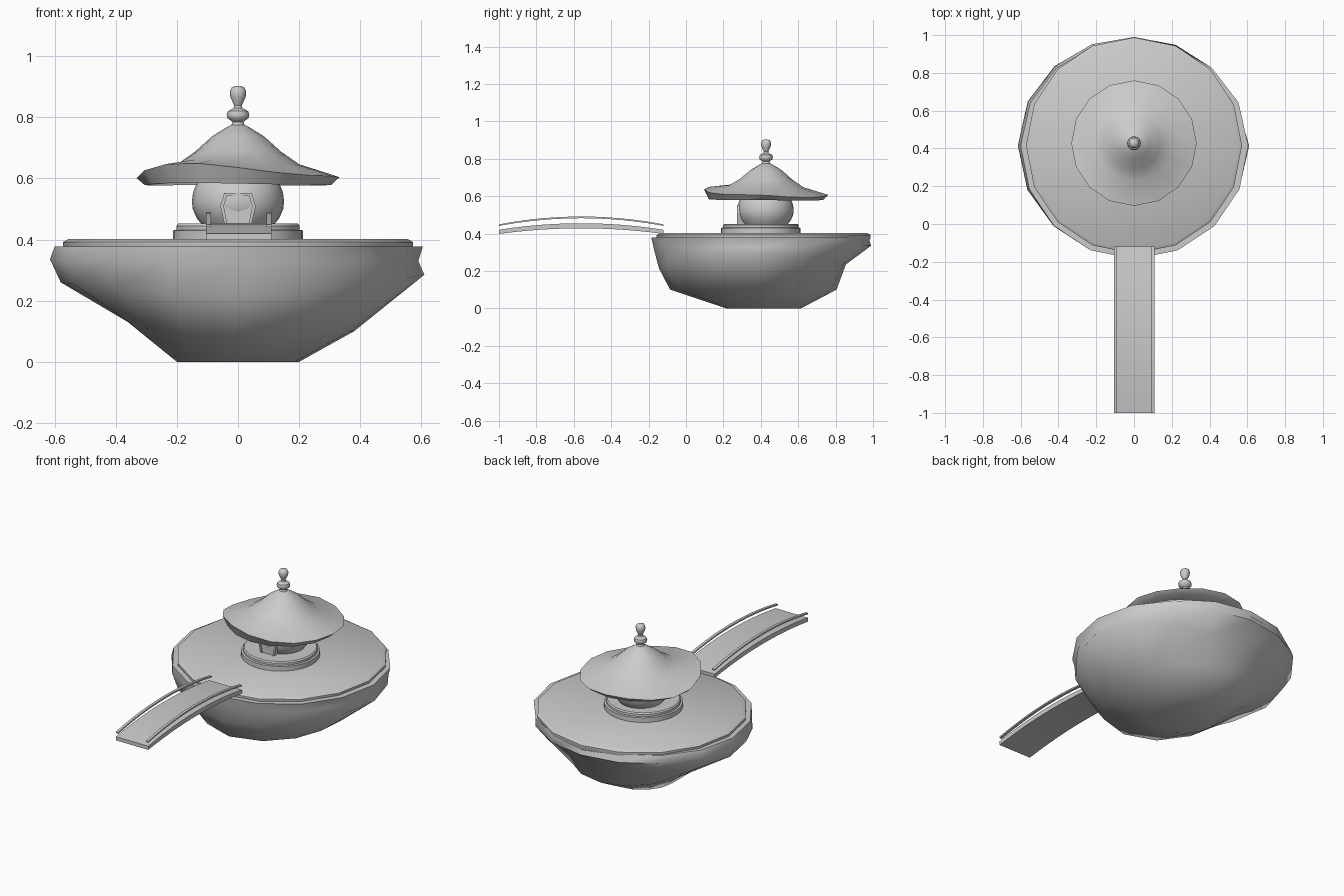
import bpy, bmesh, math
from mathutils import Vector

if "Cube" in bpy.data.objects:
    bpy.data.objects.remove(bpy.data.objects["Cube"])

CY = 0.425  # centre line of the island


def finish(name, bm, angle=40):
    bmesh.ops.remove_doubles(bm, verts=bm.verts, dist=1e-5)
    bmesh.ops.recalc_face_normals(bm, faces=bm.faces)
    me = bpy.data.meshes.new(name)
    bm.to_mesh(me)
    bm.free()
    ob = bpy.data.objects.new(name, me)
    bpy.context.collection.objects.link(ob)
    bpy.ops.object.select_all(action='DESELECT')
    ob.select_set(True)
    bpy.context.view_layer.objects.active = ob
    bpy.ops.object.shade_smooth_by_angle(angle=math.radians(angle))
    return ob


def loft(name, rings, angle=40, closed_ends=True):
    """Skin a list of point rings."""
    bm = bmesh.new()
    vs = [[bm.verts.new(p) for p in ring] for ring in rings]
    n = len(vs[0])
    for a, b in zip(vs, vs[1:]):
        for i in range(n):
            j = (i + 1) % n
            bm.faces.new((a[i], a[j], b[j], b[i]))
    if closed_ends:
        bm.faces.new(vs[0])
        bm.faces.new(vs[-1])
    return finish(name, bm, angle)


def lathe(name, profile, y=CY, seg=16, angle=40):
    rings = [[(r * math.sin(2 * math.pi * i / seg), y + r * math.cos(2 * math.pi * i / seg), z)
              for i in range(seg)] for r, z in profile]
    return loft(name, rings, angle)


# Rock: each ring gives (radius, height) towards +x, +y, -x, -y
rock = [((.20, 0), (.20, 0), (.20, 0), (.20, 0)),
        ((.38, .10), (.39, .10), (.36, .13), (.50, .10)),
        ((.61, .285), (.44, .235), (.58, .26), (.56, .215)),
        ((.59, .33), (.575, .335), (.615, .335), (.59, .33)),
        ((.605, .378), (.56, .378), (.60, .378), (.60, .378))]
N = 16
rings = []
for dirs in rock:
    ring = []
    for i in range(N):
        a = 2 * math.pi * i / N
        k, f = i // (N // 4), (i % (N // 4)) / (N // 4)
        f = math.sin(f * math.pi / 2) ** 2
        r, z = (p * (1 - f) + q * f for p, q in zip(dirs[k], dirs[(k + 1) % 4]))
        ring.append((r * math.cos(a), .415 + r * math.sin(a), z))
    rings.append(ring)
loft("island_rock", rings, 60)

# Lawn cap and pavilion plinth
lathe("island_lawn", [(.565, .36), (.572, .38), (.572, .392), (.555, .402)], .415, 16, 50)
lathe("plinth", [(.213, .395), (.213, .43), (.202, .432), (.202, .445), (.196, .452)], .40, 32)

# Round pavilion room
lathe("pavilion_wall", [(.115, .445), (.135, .47), (.148, .50), (.151, .525),
                        (.147, .555), (.137, .58), (.12, .595)], CY, 24)

# Roof with a rim lifted at the front
SEG = 16
roof = []
for r, z, w in [(.10, .60, 0), (.305, .578, .15), (.332, .6, 1), (.20, .645, .35),
                (.14, .688, .1), (.085, .738, 0), (.03, .772, 0), (.012, .778, 0)]:
    ring = []
    for i in range(SEG):
        a = 2 * math.pi * i / SEG
        lift = .048 * max(0, math.cos(a + math.radians(110))) ** 2 + .008 * math.cos(3 * a + 1)
        ring.append((r * math.cos(a), CY + .003 + r * math.sin(a), z + w * lift))
    roof.append(ring)
loft("pavilion_roof", roof, 50)

# Finial
lathe("roof_finial", [(.024, .768), (.018, .785), (.034, .797), (.037, .808), (.033, .82), (.015, .83),
                      (.012, .838), (.025, .866), (.027, .884), (.021, .897), (.01, .903)], CY + .003, 12)


# Doorway: faceted frame around a recessed panel
def outline(s):
    return [(.043 * s, .445), (.058 * s, .51), (.045 * s, .51 + .042 * s),
            (-.045 * s, .51 + .042 * s), (-.058 * s, .51), (-.043 * s, .445)]


def door_ring(s, y):
    return [(x, y, z) for x, z in outline(s)]


loft("door_frame", [door_ring(1, .35), door_ring(1, .274), door_ring(.8, .274), door_ring(.8, .35)],
     30, False)
loft("door_panel", [door_ring(.82, .35), door_ring(.82, .281)], 30)


# Arched bridge: deck and two handrails
def arched_strip(name, x0, x1, z0, z1, rise0, rise1):
    rings = []
    for i in range(13):
        t = i / 12 * 2 - 1
        y, h = -.56 + .44 * t, 1 - t * t
        a, b = z0 + rise0 * h, z1 + rise1 * h
        rings.append([(x0, y, a), (x1, y, a), (x1, y, b), (x0, y, b)])
    loft(name, rings, 30)


arched_strip("bridge_deck", -.105, .109, .398, .42, .03, .035)
for side, x in (("left", -.097), ("right", .101)):
    arched_strip("handrail_" + side, x - .008, x + .008, .441, .449, .041, .042)
